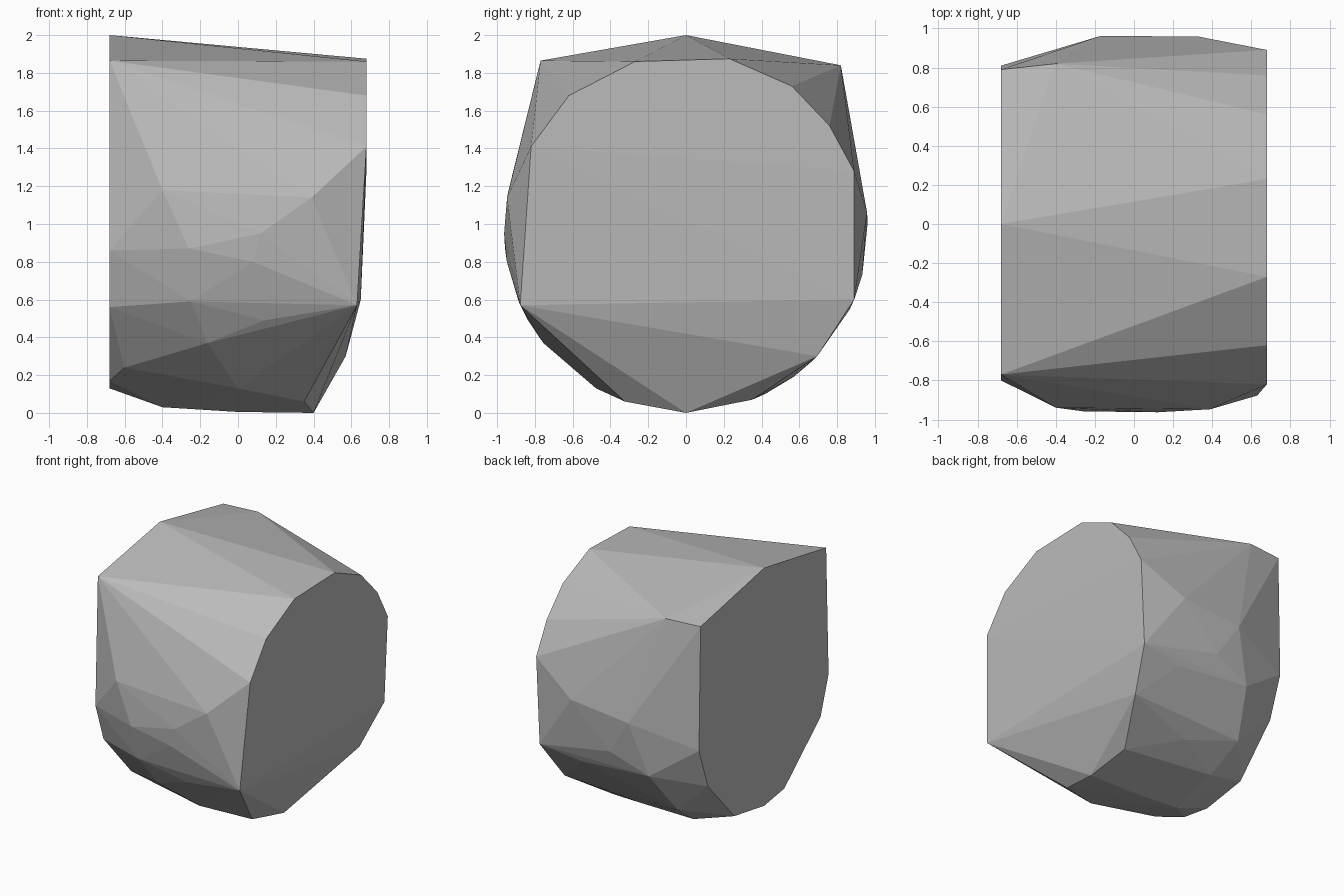
import bpy
import bmesh
from math import sqrt
from mathutils import Vector

default_cube = bpy.data.objects.get("Cube")
if default_cube:
    bpy.data.objects.remove(default_cube, do_unlink=True)

# Main proportions of the faceted drum, whose axis runs along x
HALF_WIDTH = 0.68
RADIUS = 0.963
AXIS_HEIGHT = 0.967


def cap(x, outline):
    """Flat end of the stone, given as (y, z) corners."""
    return [Vector((x, y, z)) for y, z in outline]


def belly(side, corners):
    """Rounded wall: (x, z) corners pushed out to the drum radius in y."""
    points = []
    for x, z in corners:
        reach = sqrt(max(0.0, RADIUS ** 2 - (z - AXIS_HEIGHT) ** 2))
        points.append(Vector((x, side * reach, z)))
    return points


def make_material(name, colour):
    material = bpy.data.materials.new(name)
    material.use_nodes = True
    material.diffuse_color = colour
    shader = material.node_tree.nodes["Principled BSDF"]
    shader.inputs["Base Color"].default_value = colour
    shader.inputs["Roughness"].default_value = 0.8
    return material


def make_faceted_solid(name, points, material):
    """Wrap the corners in a tight skin of flat facets."""
    bm = bmesh.new()
    for point in points:
        bm.verts.new(point)
    result = bmesh.ops.convex_hull(bm, input=bm.verts)
    leftover = {item for key in ("geom_interior", "geom_unused")
                for item in result[key]
                if isinstance(item, bmesh.types.BMVert)}
    bmesh.ops.delete(bm, geom=list(leftover), context="VERTS")
    bmesh.ops.recalc_face_normals(bm, faces=bm.faces)
    mesh = bpy.data.meshes.new(name)
    bm.to_mesh(mesh)
    bm.free()
    mesh.materials.append(material)
    for polygon in mesh.polygons:
        polygon.use_smooth = False
    solid = bpy.data.objects.new(name, mesh)
    bpy.context.collection.objects.link(solid)
    return solid


# Tall pointed end
right_cap = cap(-HALF_WIDTH, [
    (-.77, 1.865), (0, 2), (.79, 1.84), (.81, .87), (.7, .55),
    (.37, .19), (0, .13), (-.25, .17), (-.7, .56), (-.8, .86)])

# Rounder end
left_cap = cap(HALF_WIDTH, [
    (.23, 1.875), (-.27, 1.86), (-.62, 1.68), (-.82, 1.41),
    (.89, 1.28), (.76, 1.52), (.56, 1.73)])

# Front and back facets
front_wall = belly(-1, [
    (-.4, 1.18), (-.26, .87), (.12, .95), (.39, 1.14), (.08, .8),
    (-.25, .59), (-.16, .37), (.14, .49), (.63, .57), (0, .13), (.35, .06)])
back_wall = belly(1, [
    (.33, 1.06), (-.17, 1.01), (.01, .73), (-.3, .6), (.65, .6), (.3, .55),
    (-.4, .28), (-.36, .1), (.57, .3), (.38, .07), (0, .19)])

# Underside and shoulder corners
odd_corners = [Vector(corner) for corner in (
    (.4, 0, 0), (0, 0, .005), (-.4, 0, .03), (-.6, -.47, .24),
    (-.4, .82, 1.84))]

stone_grey = make_material("stone grey", (0.5, 0.5, 0.5, 1.0))
make_faceted_solid(
    "faceted_stone",
    right_cap + left_cap + front_wall + back_wall + odd_corners,
    stone_grey)
